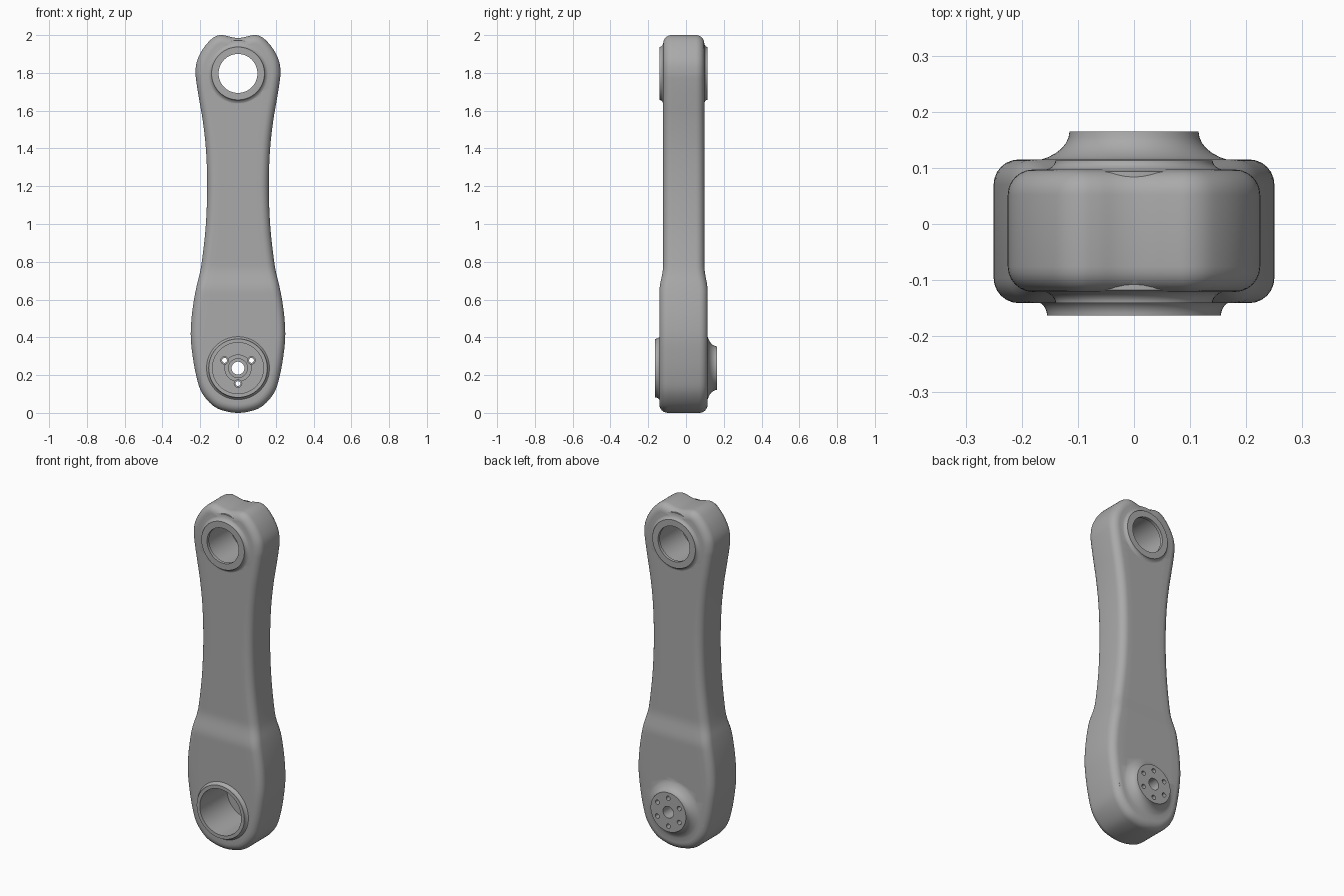
import bpy, bmesh, math
from mathutils import Vector

cube = bpy.data.objects.get("Cube")
if cube:
    bpy.data.objects.remove(cube)

grey = bpy.data.materials.new("satin_grey")
grey.use_nodes = True
colour = (0.4, 0.4, 0.4, 1)
grey.diffuse_color = colour
grey.node_tree.nodes["Principled BSDF"].inputs["Base Color"].default_value = colour

LOW, HIGH = 0.237, 1.797      # heights of the two pivot axes


def loft(name, rings):
    """Skin a list of equal rings, capping both ends."""
    bm = bmesh.new()
    rows = [[bm.verts.new(p) for p in ring] for ring in rings]
    n = len(rows[0])
    for a, b in zip(rows, rows[1:]):
        for i in range(n):
            j = (i + 1) % n
            bm.faces.new((a[i], a[j], b[j], b[i]))
    if (rings[0][0] - rings[0][n // 3]).length > 1e-4 and name != "arm_body":
        bm.faces.new(rows[0])
        bm.faces.new(rows[-1])
    bmesh.ops.remove_doubles(bm, verts=bm.verts, dist=1e-5)
    bmesh.ops.recalc_face_normals(bm, faces=bm.faces)
    mesh = bpy.data.meshes.new(name)
    bm.to_mesh(mesh)
    bm.free()
    mesh.materials.append(grey)
    obj = bpy.data.objects.new(name, mesh)
    bpy.context.collection.objects.link(obj)
    return obj


def lathe(name, profile, z, x=0, sides=64):
    """Revolve (radius, y) pairs about an axis along y."""
    angles = [2 * math.pi * i / sides for i in range(sides)]
    return loft(name, [[Vector((x + r * math.cos(a), y, z + r * math.sin(a)))
                        for a in angles] for r, y in profile])


def flare(r_top, y_top, r_base, y_base, steps=8):
    """Concave quarter curve from a boss rim to the surface below it."""
    out = []
    for i in range(steps + 1):
        a = math.pi / 2 * i / steps
        out.append((r_top + (r_base - r_top) * (1 - math.cos(a)),
                    y_top + (y_base - y_top) * math.sin(a)))
    return out


def combine(body, tool, operation):
    mod = body.modifiers.new(operation, "BOOLEAN")
    mod.operation, mod.solver, mod.object = operation, "EXACT", tool
    bpy.context.view_layer.objects.active = body
    bpy.ops.object.modifier_apply(modifier=mod.name)
    bpy.data.objects.remove(tool)


# Arm outline: half width and height, bottom to top
half = [(0, 0), (.07, .01), (.12, .03), (.165, .07), (.198, .12), (.222, .2),
        (.24, .3), (.25, .4), (.246, .5), (.233, .6), (.217, .68), (.2, .75),
        (.185, .85), (.17, 1), (.163, 1.2), (.17, 1.4), (.187, 1.55),
        (.204, 1.65), (.22, 1.75), (.225, 1.8), (.218, 1.86), (.19, 1.92),
        (.155, 1.965), (.125, 1.99), (.095, 2), (.065, 1.997), (.03, 1.988),
        (0, 1.985)]
pts = [Vector(p) for p in half]
flip = lambda p: Vector((-p.x, p.y))
ext = [flip(pts[1])] + pts + [flip(pts[-2])]
right = []
for p0, p1, p2, p3 in zip(ext, ext[1:], ext[2:], ext[3:]):
    d0, d1, d2 = [max(v.length, 1e-4) ** .5 for v in (p1 - p0, p2 - p1, p3 - p2)]
    m1 = ((p1 - p0) / d0 - (p2 - p0) / (d0 + d1) + (p2 - p1) / d1) * d1
    m2 = ((p2 - p1) / d1 - (p3 - p1) / (d1 + d2) + (p3 - p2) / d2) * d1
    for k in range(5):
        t = k / 5
        right.append(p1 * (2*t**3 - 3*t*t + 1) + m1 * (t**3 - 2*t*t + t)
                     + p2 * (3*t*t - 2*t**3) + m2 * (t**3 - t*t))
right.append(pts[-1])
outline = right + [flip(p) for p in right[-2:0:-1]]
count = len(outline)


def thickness(z, side):
    t = min(max((0.78 - z) / 0.14, 0), 1)
    swell = t * t * (3 - 2 * t)
    return 0.121 + 0.02 * swell if side < 0 else 0.097 + 0.018 * swell


def inset(amount):
    out = []
    for i, p in enumerate(outline):
        d = (outline[(i + 1) % count] - outline[i - 1]).normalized()
        out.append(p + Vector((-d.y, d.x)) * amount)
    return out


# Arm body: rounded rim on both sides, faces drawn in to the centre line
def half_rings(side, radius=0.045, steps=6):
    rings = []
    for f in (0, .25, .5, .75):
        ring = []
        for p in inset(radius):
            q = Vector((0, min(max(p.y, LOW), HIGH))).lerp(p, f)
            ring.append(Vector((q.x, side * thickness(q.y, side), q.y)))
        rings.append(ring)
    for k in range(steps + 1):
        a = math.pi / 2 * (1 - k / steps)
        rings.append([Vector((p.x, side * (thickness(p.y, side)
                      - radius * (1 - math.sin(a))), p.y))
                      for p in inset(radius * (1 - math.cos(a)))])
    return rings


body = loft("arm_body", half_rings(-1) + half_rings(1)[::-1])

# Raised bosses around the pivots
lower = flare(.155, -.163, .185, -.135) + flare(.115, .165, .2, .11)[::-1]
upper = flare(.14, -.141, .175, -.118) + flare(.14, .113, .175, .094)[::-1]
combine(body, lathe("lower_boss", lower, LOW), "UNION")
combine(body, lathe("upper_boss", upper, HIGH), "UNION")

# Upper bore, a little wider between its lips
bore = [(.103, -.3), (.103, -.122), (.115, -.122), (.115, .095), (.103, .095), (.103, .3)]
combine(body, lathe("upper_bore", bore, HIGH), "DIFFERENCE")

# Motor pocket with a raised ring on its floor
pocket = [(.135, -.3), (.135, .09), (.072, .09), (.072, .075), (.05, .075), (.05, .09), (.034, .09), (.034, .3)]
combine(body, lathe("motor_pocket", pocket, LOW), "DIFFERENCE")

# Bolt holes: three run through with counterbores, three are blind
for i in range(6):
    a = math.radians(30 + 60 * i)
    x, z = .082 * math.cos(a), LOW + .082 * math.sin(a)
    if i % 2 == 0:
        prof = [(.02, 0), (.02, .105), (.013, .105), (.013, .3)]
    else:
        prof = [(.013, .135), (.013, .3)]
    combine(body, lathe("bolt_hole", prof, z, x, 20), "DIFFERENCE")

bpy.ops.object.select_all(action="DESELECT")
body.select_set(True)
bpy.context.view_layer.objects.active = body
bpy.ops.object.shade_smooth_by_angle(angle=math.radians(32))
